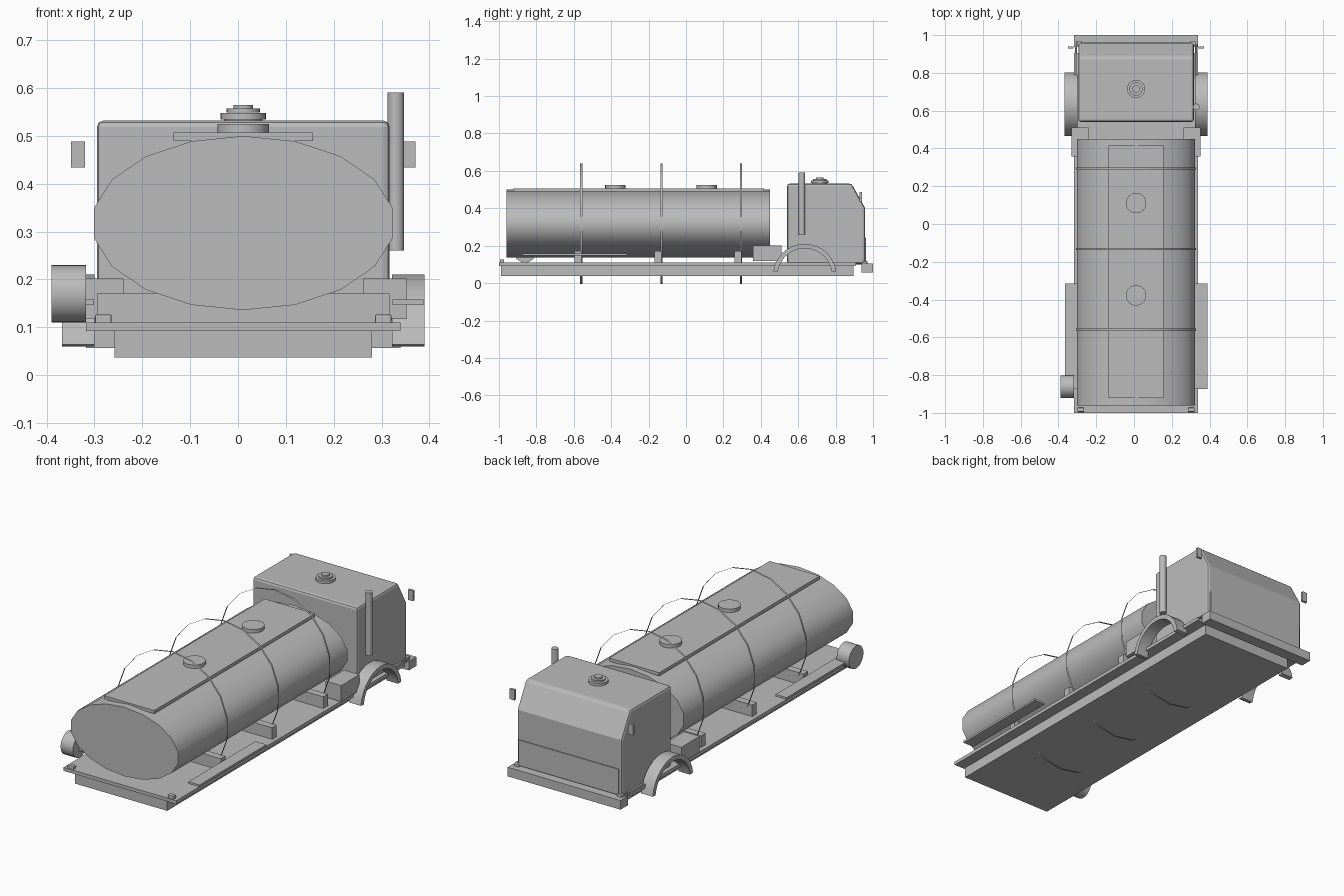
import bpy, bmesh, math
from mathutils import Matrix

if "Cube" in bpy.data.objects:
    bpy.data.objects.remove(bpy.data.objects["Cube"])

CX = 0.011  # centre line of the truck

grey = bpy.data.materials.new("light_grey")
grey.diffuse_color = (0.5, 0.5, 0.5, 1)
grey.use_nodes = True
grey.node_tree.nodes["Principled BSDF"].inputs["Base Color"].default_value = grey.diffuse_color


def finish(name, bm, smooth=None, bevel=0, segs=1):
    bmesh.ops.recalc_face_normals(bm, faces=bm.faces)
    me = bpy.data.meshes.new(name)
    bm.to_mesh(me)
    bm.free()
    me.materials.append(grey)
    ob = bpy.data.objects.new(name, me)
    bpy.context.collection.objects.link(ob)
    if bevel:
        m = ob.modifiers.new("bevel", 'BEVEL')
        m.width, m.segments, m.limit_method = bevel, segs, 'ANGLE'
    if smooth:
        bpy.ops.object.select_all(action='DESELECT')
        bpy.context.view_layer.objects.active = ob
        ob.select_set(True)
        bpy.ops.object.shade_smooth_by_angle(angle=math.radians(smooth))
    return ob


def box(name, x, y, z, **kw):
    bm = bmesh.new()
    bmesh.ops.create_cube(bm, size=1)
    for v in bm.verts:
        v.co = [(a + b) / 2 + c * (b - a) for (a, b), c in zip((x, y, z), v.co)]
    return finish(name, bm, **kw)


def cyl(name, c, r, depth, axis='Z', n=24, rz=None, caps=True, smooth=40):
    """Cylinder; rz is the second radius of an elliptical section."""
    bm = bmesh.new()
    bmesh.ops.create_cone(bm, cap_ends=caps, segments=n, radius1=r, radius2=r, depth=depth)
    bmesh.ops.scale(bm, vec=(1, (rz or r) / r, 1), verts=bm.verts)
    rot = {'Z': Matrix(), 'Y': Matrix.Rotation(math.pi / 2, 4, 'X'),
           'X': Matrix.Rotation(math.pi / 2, 4, 'Y')}[axis]
    bmesh.ops.transform(bm, matrix=Matrix.Translation(c) @ rot, verts=bm.verts)
    return finish(name, bm, smooth)


def extrude_x(name, profile, x0, x1, **kw):
    """Closed (y, z) profile extruded along x."""
    bm = bmesh.new()
    f = bm.faces.new([bm.verts.new((x0, y, z)) for y, z in profile])
    g = bmesh.ops.extrude_face_region(bm, geom=[f])
    bmesh.ops.translate(bm, vec=(x1 - x0, 0, 0),
                        verts=[v for v in g['geom'] if isinstance(v, bmesh.types.BMVert)])
    return finish(name, bm, **kw)


def pair(s, a, b):
    """x range at offsets a..b from the centre line, on side s."""
    return tuple(sorted((CX + s * a, CX + s * b)))


# chassis
box("chassis_frame", pair(1, -0.269, 0.269), (-0.99, 0.895), (0.037, 0.094))
box("deck", pair(1, -0.329, 0.329), (-1.0, 0.905), (0.092, 0.11))
box("front_bumper", pair(1, -0.329, 0.329), (0.938, 1.0), (0.057, 0.105))

# cab with sloping windscreen
extrude_x("cab", [(0.541, 0.10), (0.541, 0.532), (0.885, 0.532), (0.958, 0.40), (0.958, 0.10)],
          CX - 0.306, CX + 0.306, bevel=0.013, segs=2)
box("grille_panel", pair(1, -0.292, 0.292), (0.955, 0.963), (0.11, 0.245))

# roof beacon
for name, r, z, h in (("beacon_base", 0.04, 0.531, 0.006), ("beacon_lower", 0.048, 0.541, 0.014),
                      ("beacon_middle", 0.035, 0.553, 0.008), ("beacon_top", 0.02, 0.561, 0.008)):
    ob = cyl(name, (CX, 0.715, z), r, h)

# exhaust stack on one side only
cyl("exhaust_stack", (0.33, 0.62, 0.426), 0.0175, 0.33, n=16)

# tank, walkway and hatches
cyl("tank", (CX, -0.256, 0.318), 0.317, 1.41, 'Y', 18, rz=0.182)
box("tank_walkway", pair(1, -0.146, 0.146), (-0.922, 0.416), (0.49, 0.507))
for y in (-0.378, 0.111):
    cyl("tank_hatch", (CX, y, 0.515), 0.054, 0.021)

# round open bands and the saddles under the tank
for y in (-0.56, -0.132, 0.294):
    cyl("tank_band", (CX, y, 0.318), 0.322, 0.011, 'Y', 18, caps=False)
    box("tank_saddle", pair(1, -0.306, 0.306), (y - 0.036, y + 0.002), (0.108, 0.171))

# hose drum at the rear left
cyl("hose_drum", (-0.354, -0.861, 0.17), 0.06, 0.072, 'X', 32)

# arch profile of the front wheel guards
N = 14
arch = []
for r, order in ((0.17, range(N + 1)), (0.146, range(N, -1, -1))):
    for i in order:
        a = math.radians(8 + 164 * i / N)
        arch.append((0.635 + r * math.cos(a), 0.04 + r * math.sin(a)))

# parts found on both sides
for s, side in ((-1, "left"), (1, "right")):
    extrude_x(side + "_wheel_arch", arch, CX + s * 0.311, CX + s * 0.379, smooth=30)
    box(side + "_side_box", pair(s, 0.25, 0.341), (0.357, 0.51), (0.117, 0.202))
    box(side + "_rear_guard", pair(s, 0.312, 0.377), (-0.874, -0.316), (0.147, 0.158))
    box(side + "_mirror", pair(s, 0.331, 0.36), (0.928, 0.941), (0.434, 0.488))
    box(side + "_tail_lamp", pair(s, 0.275, 0.31), (-0.995, -0.972), (0.106, 0.127),
        bevel=0.004, segs=2)
    box(side + "_front_lamp", pair(s, 0.285, 0.315), (0.945, 0.97), (0.10, 0.118),
        bevel=0.004, segs=2)
    cyl(side + "_step_rail", (CX + s * 0.318, 0.87, 0.108), 0.006, 0.16, 'Y', 8)
